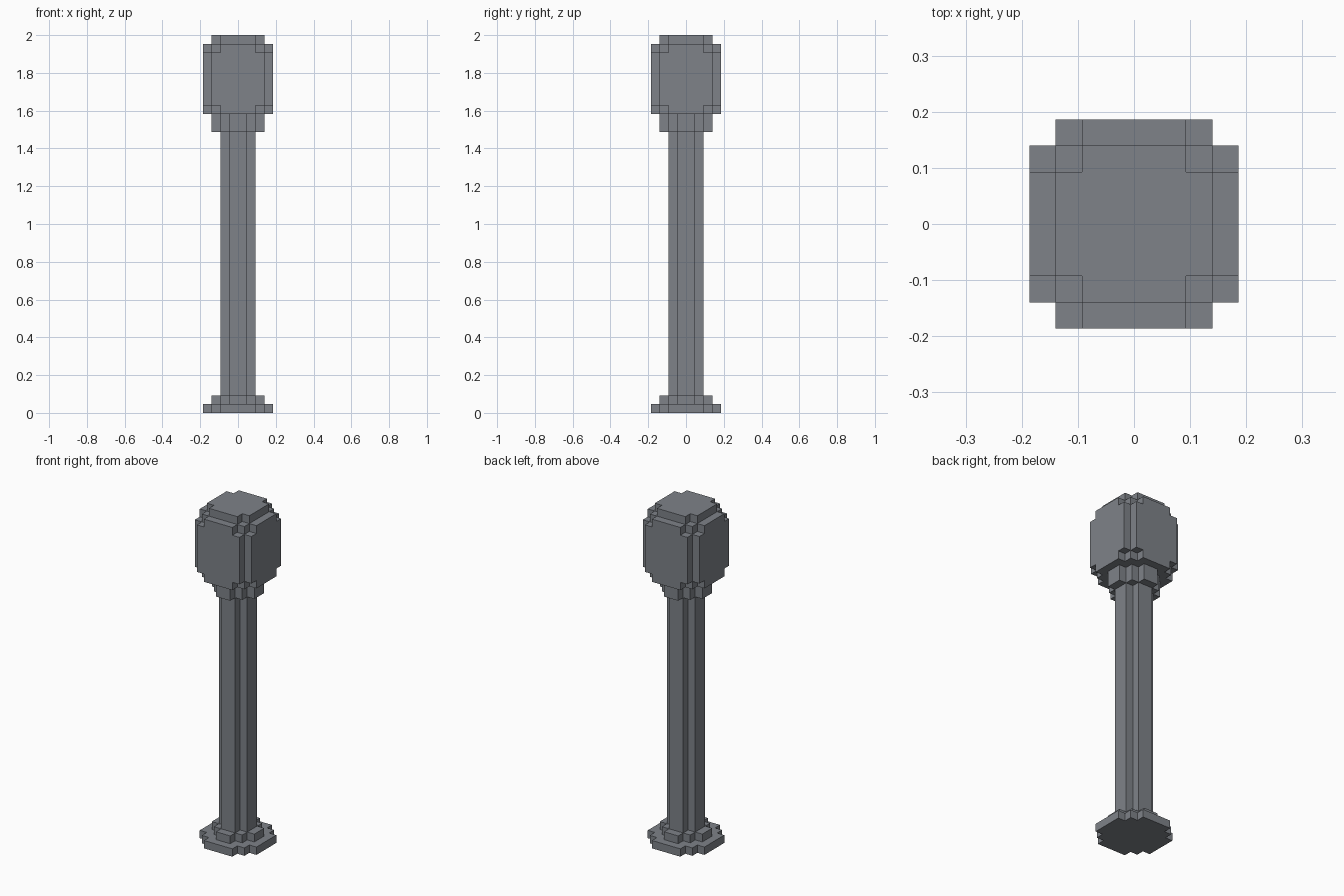
import bpy
import bmesh

if "Cube" in bpy.data.objects:
    bpy.data.objects.remove(bpy.data.objects["Cube"])

U = 2 / 43  # one block: the model is 43 blocks tall

grey = bpy.data.materials.new("slate grey")
grey.diffuse_color = (0.21, 0.225, 0.25, 1)
grey.use_nodes = True
grey.node_tree.nodes["Principled BSDF"].inputs["Base Color"].default_value = grey.diffuse_color

# One corner of each stepped cross-section, in blocks; turned four times
WIDE_ROUND = [(4, 2), (3, 2), (3, 3), (2, 3), (2, 4)]
WIDE_SQUARE = [(4, 3), (3, 3), (3, 4)]
MID_SQUARE = [(3, 2), (2, 2), (2, 3)]
MID_ROUND = [(3, 1), (2, 1), (2, 2), (1, 2), (1, 3)]
NARROW = [(2, 1), (1, 1), (1, 2)]


def outline(corner):
    pts = []
    for _ in range(4):
        pts += corner
        corner = [(-y, x) for x, y in corner]
    return pts


def stack(name, layers):
    """Build a part from (cross-section, bottom, top) layers."""
    bm = bmesh.new()
    for corner, z0, z1 in layers:
        base = bm.faces.new([bm.verts.new((x * U, y * U, z0 * U))
                             for x, y in outline(corner)])
        ext = bmesh.ops.extrude_face_region(bm, geom=[base], use_keep_orig=True)
        top = [g for g in ext["geom"] if isinstance(g, bmesh.types.BMVert)]
        bmesh.ops.translate(bm, verts=top, vec=(0, 0, (z1 - z0) * U))
    bmesh.ops.recalc_face_normals(bm, faces=bm.faces)
    mesh = bpy.data.meshes.new(name)
    bm.to_mesh(mesh)
    bm.free()
    mesh.materials.append(grey)
    obj = bpy.data.objects.new(name, mesh)
    bpy.context.collection.objects.link(obj)


# Two-step foot
stack("foot", [(WIDE_ROUND, 0, 1), (MID_ROUND, 1, 2)])
# Long post
stack("shaft", [(NARROW, 2, 32)])
# Collar under the head
stack("collar", [(MID_ROUND, 32, 34)])
# Rounded head
stack("head", [(WIDE_ROUND, 34, 35), (WIDE_SQUARE, 35, 41),
               (WIDE_ROUND, 41, 42), (MID_SQUARE, 42, 43)])
